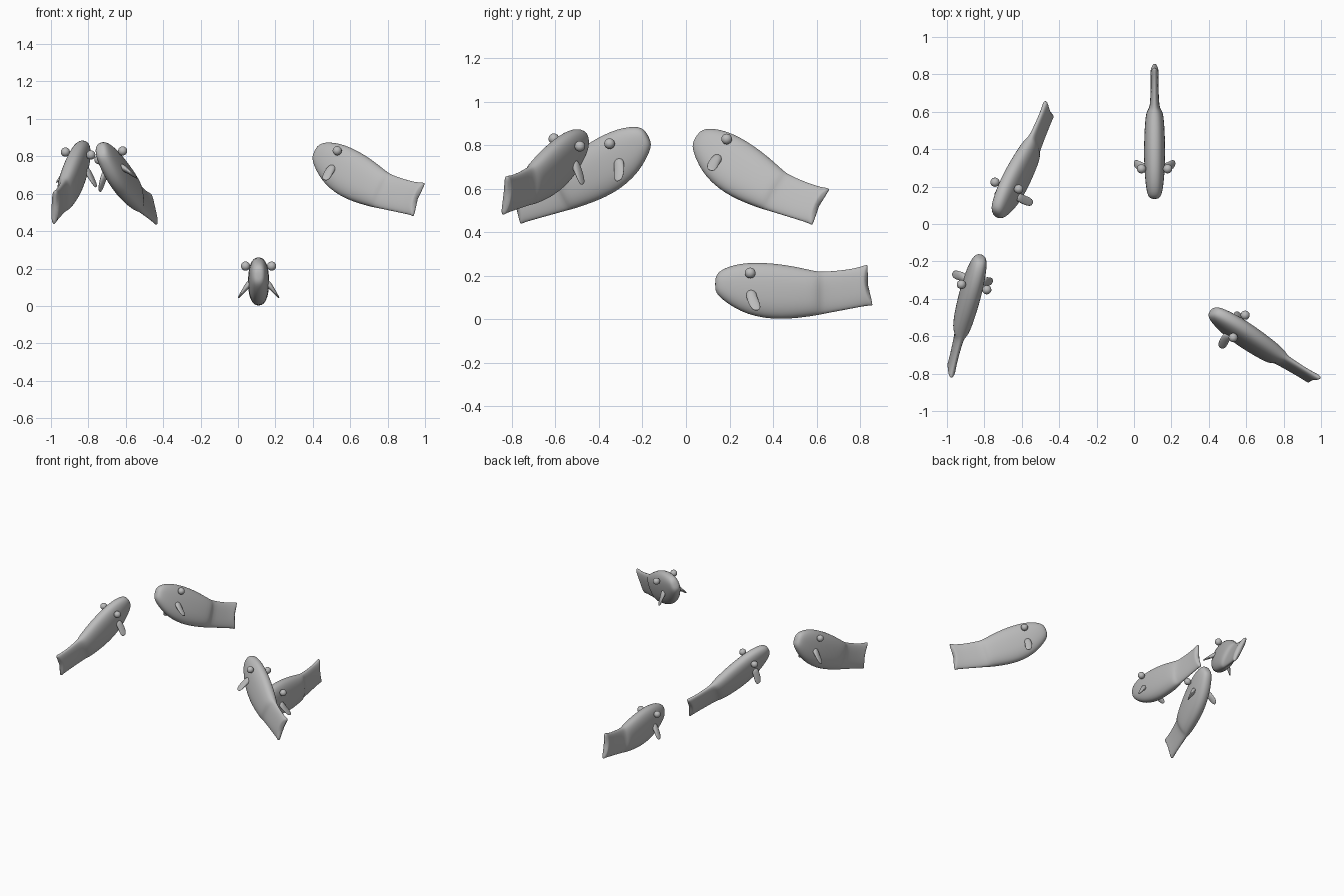
import bpy, bmesh, math
from mathutils import Vector, Matrix

if "Cube" in bpy.data.objects:
    bpy.data.objects.remove(bpy.data.objects["Cube"])

skin = bpy.data.materials.new("fish grey")
skin.diffuse_color = (0.5, 0.5, 0.5, 1)
skin.use_nodes = True
skin.node_tree.nodes["Principled BSDF"].inputs["Base Color"].default_value = skin.diffuse_color

EYE = Vector((0, 0.295, 0.213))       # point midway between the eyes
TAIL = Vector((0, 0.8425, 0.1575))    # middle of the tail edge
N = 24


def loft(bm, rings):
    """Skin closed rings of points and cap both ends."""
    loops = [[bm.verts.new(p - EYE) for p in r] for r in rings]
    for a, b in zip(loops, loops[1:]):
        for i in range(len(a)):
            j = (i + 1) % len(a)
            bm.faces.new((a[i], a[j], b[j], b[i]))
    bm.faces.new(loops[0][::-1])
    bm.faces.new(loops[-1])


def finish(bm, name):
    bmesh.ops.recalc_face_normals(bm, faces=bm.faces)
    for f in bm.faces:
        f.smooth = True
    me = bpy.data.meshes.new(name)
    bm.to_mesh(me)
    bm.free()
    me.materials.append(skin)
    return me


def spow(v, e):
    return math.copysign(abs(v) ** e, v)


# Body sections: y, top z, bottom z, half width, tail-edge bend
BODY = [(0.134, 0.178, 0.142, 0.012, 0), (0.139, 0.203, 0.122, 0.026, 0),
        (0.155, 0.222, 0.102, 0.037, 0), (0.19, 0.241, 0.073, 0.045, 0),
        (0.25, 0.257, 0.036, 0.052, 0), (0.32, 0.262, 0.012, 0.056, 0),
        (0.40, 0.258, 0.000, 0.057, 0), (0.48, 0.247, 0.002, 0.055, 0),
        (0.55, 0.232, 0.010, 0.051, 0), (0.595, 0.222, 0.017, 0.045, 0),
        (0.612, 0.220, 0.020, 0.035, 0), (0.63, 0.219, 0.024, 0.025, 0),
        (0.70, 0.224, 0.038, 0.022, 0.1), (0.77, 0.234, 0.054, 0.020, 0.5),
        (0.805, 0.247, 0.063, 0.022, 0.9), (0.820, 0.252, 0.062, 0.022, 1),
        (0.824, 0.248, 0.066, 0.016, 1)]


def body_mesh():
    bm = bmesh.new()
    rings = []
    for y, top, bot, w, bend in BODY:
        ring = []
        for i in range(N):
            a = 2 * math.pi * i / N
            t = spow(math.sin(a), 0.85)
            x = w * spow(math.cos(a), 0.85)
            dy = bend * (0.024 * t * t - 0.012 * t)
            ring.append(Vector((x, y + dy, (top + bot) / 2 + t * (top - bot) / 2)))
        rings.append(ring)
    loft(bm, rings)
    return finish(bm, "body")


# Fin sections from root to tip: x, y, z, half length, half thickness
FIN = [(0.036, 0.300, 0.130, 0.022, 0.022), (0.056, 0.300, 0.112, 0.025, 0.017),
       (0.075, 0.307, 0.088, 0.027, 0.012), (0.093, 0.317, 0.064, 0.027, 0.008),
       (0.105, 0.322, 0.048, 0.020, 0.005), (0.110, 0.324, 0.041, 0.010, 0.003)]


def fins_mesh():
    bm = bmesh.new()
    out = Vector((0.8, 0, 0.6))       # fin thickness direction
    for s in (1, -1):
        rings = []
        for x, y, z, w, t in FIN:
            ring = []
            for i in range(12):
                a = math.tau * i / 12
                p = Vector((x, y + w * math.cos(a), z)) + out * t * math.sin(a)
                ring.append(Vector((p.x * s, p.y, p.z)))
            rings.append(ring)
        loft(bm, rings)
    return finish(bm, "fins")


def eyes_mesh():
    bm = bmesh.new()
    for s in (1, -1):
        bmesh.ops.create_uvsphere(bm, u_segments=20, v_segments=12, radius=0.0245,
                                  matrix=Matrix.Translation((s * 0.070, 0, 0)))
    return finish(bm, "eyes")


def frame(side, along):
    """Axes with x near side and y along the given direction."""
    y = along.normalized()
    x = (side - y * side.dot(y)).normalized()
    return Matrix((x, y, x.cross(y))).transposed()


parts = {"body": body_mesh(), "fins": fins_mesh(), "eyes": eyes_mesh()}

# Each fish: left eye, right eye, middle of tail edge
FISH = {
    "low_fish": ((0.0375, 0.295, 0.213), (0.1825, 0.295, 0.213), (0.11, 0.8425, 0.1575)),
    "right_fish": ((0.595, -0.49, 0.795), (0.53, -0.605, 0.83), (0.97, -0.835, 0.567)),
    "back_fish": ((-0.745, 0.225, 0.78), (-0.615, 0.185, 0.83), (-0.458, 0.61, 0.523)),
    "left_fish": ((-0.785, -0.355, 0.805), (-0.925, -0.32, 0.825), (-0.98, -0.785, 0.53)),
}
rest = frame(Vector((1, 0, 0)), TAIL - EYE)
for fish, (l, r, tail) in FISH.items():
    l, r, tail = Vector(l), Vector(r), Vector(tail)
    mid = (l + r) / 2
    rot = frame(r - l, tail - mid) @ rest.transposed()
    for part, me in parts.items():
        ob = bpy.data.objects.new(fish + "_" + part, me)
        ob.matrix_world = Matrix.Translation(mid) @ rot.to_4x4()
        bpy.context.collection.objects.link(ob)
        if part != "eyes":
            sub = ob.modifiers.new("smooth", "SUBSURF")
            sub.levels = sub.render_levels = 1
